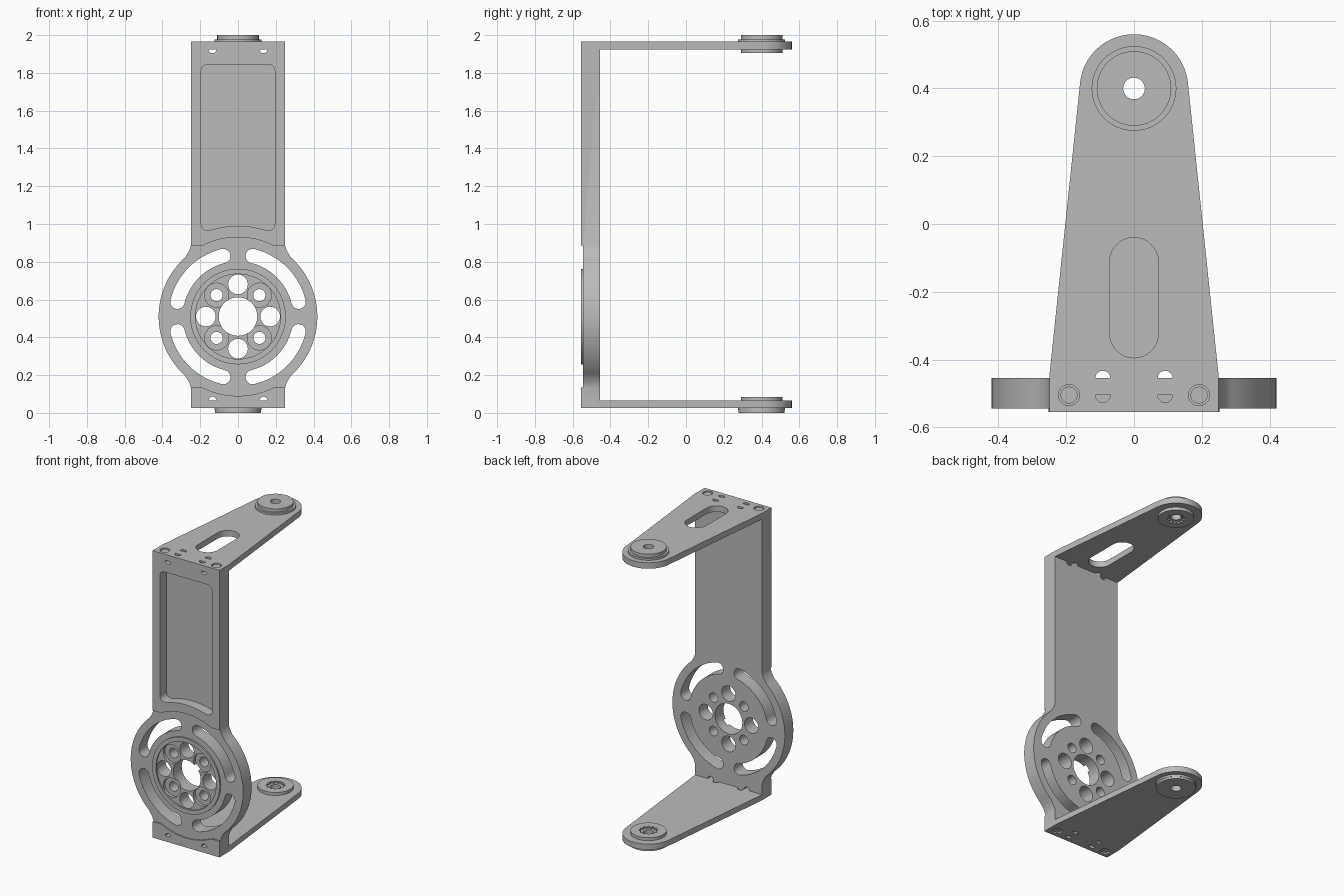
import bpy, bmesh
from math import sin, cos, radians, pi

if "Cube" in bpy.data.objects:
    bpy.data.objects.remove(bpy.data.objects["Cube"])

grey = bpy.data.materials.new("machined grey")
grey.use_nodes = True
grey.diffuse_color = (0.5, 0.5, 0.5, 1)
grey.node_tree.nodes["Principled BSDF"].inputs["Base Color"].default_value = (0.5, 0.5, 0.5, 1)

HUB = 0.51                     # height of the wheel centre
FRONT, BACK = -0.555, -0.455   # faces of the upright plate
PIVOT = 0.4                    # y of the arm pivots


def arc(cx, cy, r, a, b, n=16):
    return [(cx + r * cos(radians(a + (b - a) * i / n)),
             cy + r * sin(radians(a + (b - a) * i / n))) for i in range(n + 1)]


def circle(cx, cy, r, n=48):
    return arc(cx, cy, r, 0, 360, n)[:-1]


def box(x0, y0, x1, y1):
    return [(x0, y0), (x1, y0), (x1, y1), (x0, y1)]


def mirrored(right):
    """Close a right-hand outline with its mirror image."""
    return right + [(-x, y) for x, y in reversed(right)]


def prism(name, pts, a, b, axis="Z"):
    """Extrude a 2D outline between a and b along Z or Y."""
    place = (lambda p, t: (p[0], p[1], t)) if axis == "Z" else (lambda p, t: (p[0], t, p[1]))
    bm = bmesh.new()
    low = [bm.verts.new(place(p, a)) for p in pts]
    high = [bm.verts.new(place(p, b)) for p in pts]
    bm.faces.new(low)
    bm.faces.new(high)
    for i in range(len(pts)):
        j = (i + 1) % len(pts)
        bm.faces.new((low[i], low[j], high[j], high[i]))
    bmesh.ops.recalc_face_normals(bm, faces=bm.faces)
    mesh = bpy.data.meshes.new(name)
    bm.to_mesh(mesh)
    bm.free()
    mesh.materials.append(grey)
    obj = bpy.data.objects.new(name, mesh)
    bpy.context.collection.objects.link(obj)
    return obj


def carve(obj, cutters):
    """Subtract every cutter, bake the result and drop the cutters."""
    for c in cutters:
        c.hide_render = True
        mod = obj.modifiers.new("cut", "BOOLEAN")
        mod.operation, mod.solver, mod.object = "DIFFERENCE", "EXACT", c
    bpy.context.view_layer.update()
    graph = bpy.context.evaluated_depsgraph_get()
    mesh = bpy.data.meshes.new_from_object(obj.evaluated_get(graph))
    obj.modifiers.clear()
    obj.data = mesh
    for c in cutters:
        bpy.data.objects.remove(c)
    return obj


def cut_y(pts, a=-1, b=0):
    return prism("cutter", pts, a, b, "Y")


def cut_z(pts, a, b):
    return prism("cutter", pts, a, b)


# Upright plate with the wheel outline
edge = [(0.25, 0.065), (0.25, 0.135), (0.258, 0.16), (0.268, 0.178)]
edge += arc(0, HUB, 0.42, -48, 48, 40)
edge += [(0.268, 0.842), (0.258, 0.86), (0.25, 0.885), (0.25, 1.925)]
plate_cuts = []

# Long front pocket with an arched lower edge
pocket = arc(0, HUB, 0.48, 90, 72, 8)[:-1] + arc(0.16, 1.0, 0.035, -90, 0, 6)
pocket += arc(0.16, 1.81, 0.035, 0, 90, 6)
plate_cuts.append(cut_y(mirrored(pocket)[:-1], -1, -0.485))

# Shallow step over the wheel face
step = arc(0, HUB, 0.42, 90, 63.3, 10) + [(0.3, HUB + 0.375), (0.5, HUB + 0.375)]
step += [(0.5, HUB - 0.375), (0.3, HUB - 0.375)] + arc(0, HUB, 0.42, -63.3, -90, 10)
step = step[1:-1]
plate_cuts.append(cut_y(mirrored(step), -1, -0.545))

# Four curved slots
for k in range(4):
    s, e = 13.7 + 90 * k, 76.3 + 90 * k
    ends = [(0.33 * cos(radians(t)), HUB + 0.33 * sin(radians(t))) for t in (s, e)]
    slot = arc(0, HUB, 0.368, s, e) + arc(*ends[1], 0.038, e, e + 180, 10)[1:-1]
    slot += arc(0, HUB, 0.292, e, s) + arc(*ends[0], 0.038, s + 180, s + 360, 10)[1:-1]
    plate_cuts.append(cut_y(slot))


# Bolt circle shared by the wheel and its raised ring
def bolt_circle():
    cuts = [cut_y(circle(0, HUB, 0.102))]
    for k in range(4):
        a = k * pi / 2
        cuts.append(cut_y(circle(0.17 * cos(a), HUB + 0.17 * sin(a), 0.052, 32)))
        x, z = 0.16 * cos(a + pi / 4), HUB + 0.16 * sin(a + pi / 4)
        cuts.append(cut_y(circle(x, z, 0.032, 32)))
        cuts.append(cut_y(circle(x, z, 0.064, 32), -1, -0.525))
    return cuts


plate_cuts += bolt_circle()

# Half-round openings next to the arms
for x in (-0.135, 0.135):
    plate_cuts.append(cut_y(arc(x, 1.925, 0.021, 180, 360) + [(x + 0.021, 1.94), (x - 0.021, 1.94)]))
    plate_cuts.append(cut_y(arc(x, 0.065, 0.021, 0, 180) + [(x - 0.021, 0.05), (x + 0.021, 0.05)]))
plate = carve(prism("upright_plate", mirrored(edge), FRONT, BACK, "Y"), plate_cuts)

# Raised ring on the wheel face
ring = prism("hub_ring", circle(0, HUB, 0.253, 64), FRONT, -0.54, "Y")
carve(ring, [cut_y(circle(0, HUB, 0.225, 64))])

# Arms and pivot bosses
arm_edge = [(0.25, FRONT), (0.25, -0.45)] + arc(0, PIVOT, 0.16, 6, 174, 40)
arm_edge += [(-0.25, -0.45), (-0.25, FRONT)]
for side, z0, z1, outer in (("top", 1.925, 1.965, 1), ("bottom", 0.027, 0.065, -1)):
    face = z1 if outer > 0 else z0
    inner = z0 if outer > 0 else z1
    cuts = [cut_z(circle(0, PIVOT, 0.032, 32), -1, 3)]
    for x in (-1, 1):
        cuts.append(cut_z(arc(0.092 * x, BACK, 0.022, 0, 180), -1, 3))
        cuts.append(cut_z(arc(0.092 * x, -0.505, 0.022, 180, 360), -1, 3))
        cuts.append(cut_z(circle(0.192 * x, -0.505, 0.031, 32), face - outer * 0.025, face + outer))
    if side == "top":
        cuts.append(cut_z(arc(0, -0.112, 0.072, 0, 180) + arc(0, -0.323, 0.072, 180, 360), -1, 3))
    carve(prism(side + "_arm", arm_edge, z0, z1), cuts)

    # Screw heads sunk in the corners
    for x, label in ((-0.192, "right"), (0.192, "left")):
        prism(f"{side}_{label}_screw", circle(x, -0.505, 0.025, 32),
              face - outer * 0.025, face - outer * 0.006)

    # Outer flange and cap, inner bearing with a toothed socket
    flange = face + outer * 0.013
    cap = 2.0 if outer > 0 else 0.0
    for part, r, a, b in (("flange", 0.125, face, flange),
                          ("cap", 0.11 if outer > 0 else 0.122, flange, cap),
                          ("bearing", 0.11, inner, inner - outer * 0.02)):
        cuts = [cut_z(circle(0, PIVOT, 0.032, 32), -1, 3)]
        if part == "bearing":
            teeth = [((0.058 if i % 4 < 2 else 0.048) * cos(i * pi / 24),
                      PIVOT + (0.058 if i % 4 < 2 else 0.048) * sin(i * pi / 24)) for i in range(48)]
            cuts.append(cut_z(teeth, inner - outer * 0.008, inner - outer))
        carve(prism(f"{side}_{part}", circle(0, PIVOT, r, 64), a, b), cuts)

# Smooth the round walls and keep the corners crisp
for obj in bpy.context.scene.objects:
    if obj.type == "MESH":
        obj.select_set(True)
        bpy.context.view_layer.objects.active = obj
bpy.ops.object.shade_smooth_by_angle(angle=radians(25))
